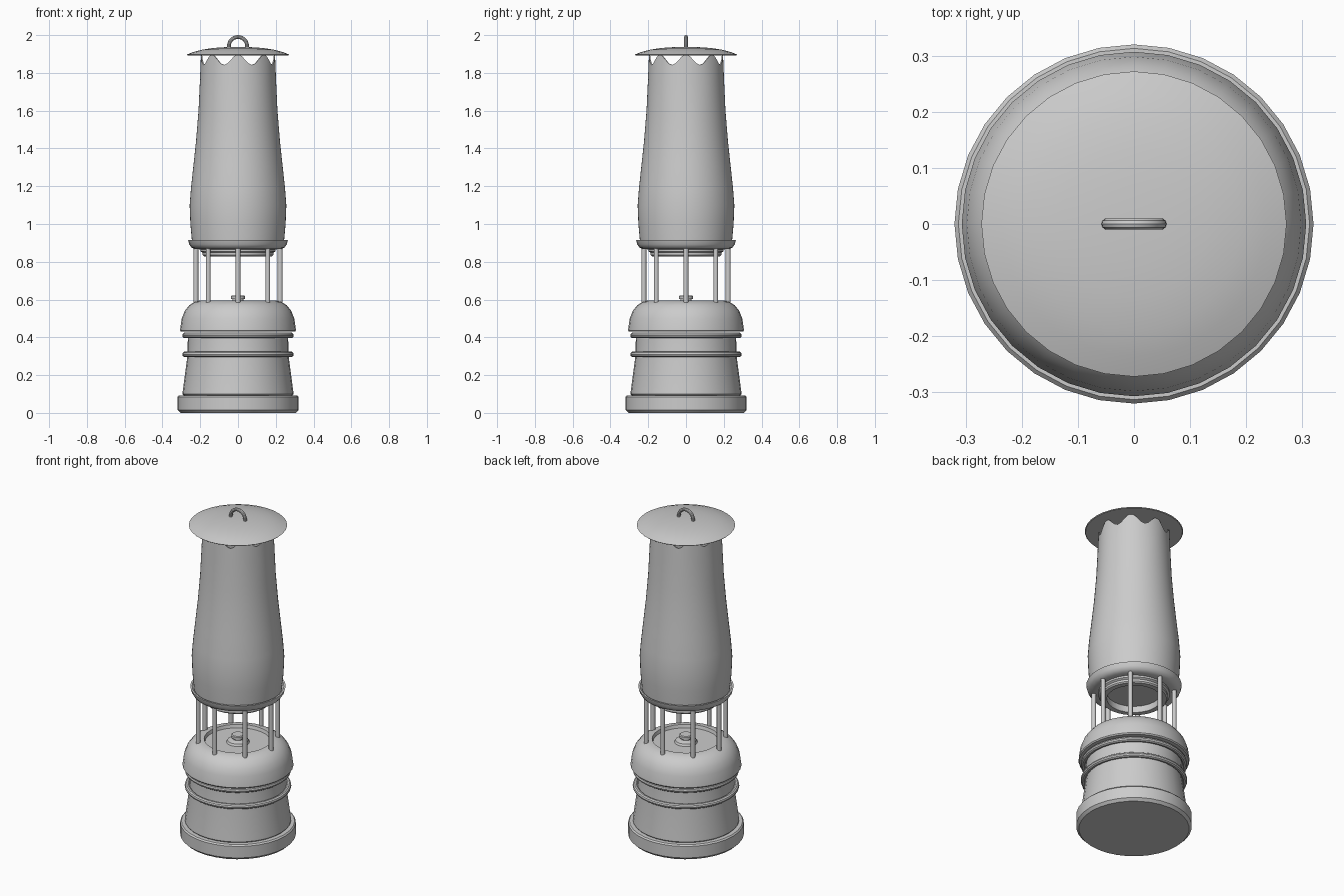
import bpy, bmesh, math
from mathutils import Vector

cube = bpy.data.objects.get("Cube")
if cube:
    bpy.data.objects.remove(cube, do_unlink=True)

metal = bpy.data.materials.new("light grey metal")
metal.use_nodes = True
GREY = (0.6, 0.6, 0.6, 1)
metal.diffuse_color = GREY
metal.node_tree.nodes["Principled BSDF"].inputs["Base Color"].default_value = GREY


def finish(name, bm, angle=35):
    bmesh.ops.recalc_face_normals(bm, faces=bm.faces)
    mesh = bpy.data.meshes.new(name)
    bm.to_mesh(mesh)
    bm.free()
    mesh.materials.append(metal)
    obj = bpy.data.objects.new(name, mesh)
    bpy.context.collection.objects.link(obj)
    bpy.ops.object.select_all(action='DESELECT')
    obj.select_set(True)
    bpy.context.view_layer.objects.active = obj
    bpy.ops.object.shade_smooth_by_angle(angle=math.radians(angle))
    return obj


def lathe(name, profile, sides=32, closed=False, height=None):
    """Spin (radius, z) points about z; height(z, angle) may reshape each z."""
    bm = bmesh.new()
    rings = []
    for r, z in profile:
        if r == 0:
            rings.append([bm.verts.new((0, 0, z))] * sides)
            continue
        ring = []
        for i in range(sides):
            a = math.tau * i / sides
            zz = height(z, a) if height else z
            ring.append(bm.verts.new((r * math.cos(a), r * math.sin(a), zz)))
        rings.append(ring)
    pairs = list(zip(rings, rings[1:]))
    if closed:
        pairs.append((rings[-1], rings[0]))
    for low, high in pairs:
        for i in range(sides):
            j = (i + 1) % sides
            corners = dict.fromkeys((low[i], low[j], high[j], high[i]))
            bm.faces.new(list(corners))
    return finish(name, bm)


def bead(name, radius, z, thick):
    """Round moulding around the body."""
    pts = [(radius + thick * math.cos(math.tau * k / 10),
            z + thick * math.sin(math.tau * k / 10)) for k in range(10)]
    return lathe(name, pts, closed=True)


# Foot and tapered fuel tank
lathe("base_plinth", [(0, 0), (0.305, 0), (0.32, 0.015), (0.32, 0.085),
                      (0.313, 0.093), (0, 0.093)])
lathe("fuel_tank", [(0, 0.09), (0.285, 0.09), (0.294, 0.10), (0.293, 0.112),
                    (0.268, 0.30), (0.265, 0.42), (0, 0.42)])
bead("lower_bead", 0.28, 0.31, 0.015)
bead("upper_bead", 0.28, 0.41, 0.015)

# Rounded shoulder with a shallow recess on top
lathe("shoulder", [(0, 0.43), (0.302, 0.43), (0.307, 0.437), (0.298, 0.50),
                   (0.282, 0.54), (0.258, 0.57), (0.23, 0.587), (0.205, 0.594),
                   (0.187, 0.594), (0.182, 0.575), (0, 0.575)])

# Burner
lathe("burner", [(0, 0.57), (0.064, 0.575), (0.058, 0.587), (0.03, 0.595),
                 (0.03, 0.602), (0.037, 0.604), (0.037, 0.618), (0.032, 0.622),
                 (0, 0.622)], 24)

# Guard rods
for i in range(8):
    a = math.tau * i / 8
    rod = lathe(f"guard_rod_{i + 1}", [(0, 0.575), (0.013, 0.575),
                                       (0.013, 0.885), (0, 0.885)], 12)
    rod.location = (0.223 * math.cos(a), 0.223 * math.sin(a), 0)

# Collar beneath the chimney and flared gallery ring
lathe("glass_collar", [(0.15, 0.88), (0.15, 0.828), (0.18, 0.828), (0.187, 0.835),
                       (0.187, 0.848), (0.198, 0.855), (0.198, 0.88)], closed=True)
lathe("gallery_ring", [(0, 0.872), (0.195, 0.866), (0.228, 0.867), (0.247, 0.876),
                       (0.258, 0.892), (0.264, 0.915), (0.254, 0.915),
                       (0.242, 0.905), (0, 0.905)])


# Chimney shell with eight scallops cut in the top edge
def scallop(z, a):
    if z < 1.8:
        return z
    dip = (1 - math.cos(8 * a)) / 2
    return 1.897 - 0.055 * dip


outer = [(0.243, 0.90), (0.252, 1.0), (0.256, 1.10), (0.249, 1.19),
         (0.236, 1.31), (0.222, 1.44), (0.209, 1.60), (0.202, 1.75), (0.196, 1.897)]
inner = [(r - 0.006, z) for r, z in reversed(outer)]
lathe("chimney", outer + inner, 64, closed=True, height=scallop)

# Domed cap
lathe("cap", [(0, 1.893), (0.268, 1.893), (0.272, 1.897), (0.235, 1.911),
              (0.19, 1.923), (0.13, 1.932), (0.07, 1.936), (0, 1.938)])

# Carrying loop: a tube swept over a half circle with straight feet
path = [Vector((0.048, 0, 1.925))]
path += [Vector((0.048 * math.cos(t), 0, 1.942 + 0.048 * math.sin(t)))
         for t in (math.pi * k / 16 for k in range(17))]
path += [Vector((-0.048, 0, 1.925))]
bm = bmesh.new()
rings = []
for k, p in enumerate(path):
    along = (path[min(k + 1, len(path) - 1)] - path[max(k - 1, 0)]).normalized()
    across = Vector((0, 1, 0))
    out = along.cross(across)
    rings.append([bm.verts.new(p + 0.01 * (math.cos(a) * out + math.sin(a) * across))
                  for a in (math.tau * i / 10 for i in range(10))])
for low, high in zip(rings, rings[1:]):
    for i in range(10):
        j = (i + 1) % 10
        bm.faces.new((low[i], low[j], high[j], high[i]))
bm.faces.new(rings[0])
bm.faces.new(rings[-1])
finish("carrying_loop", bm)
